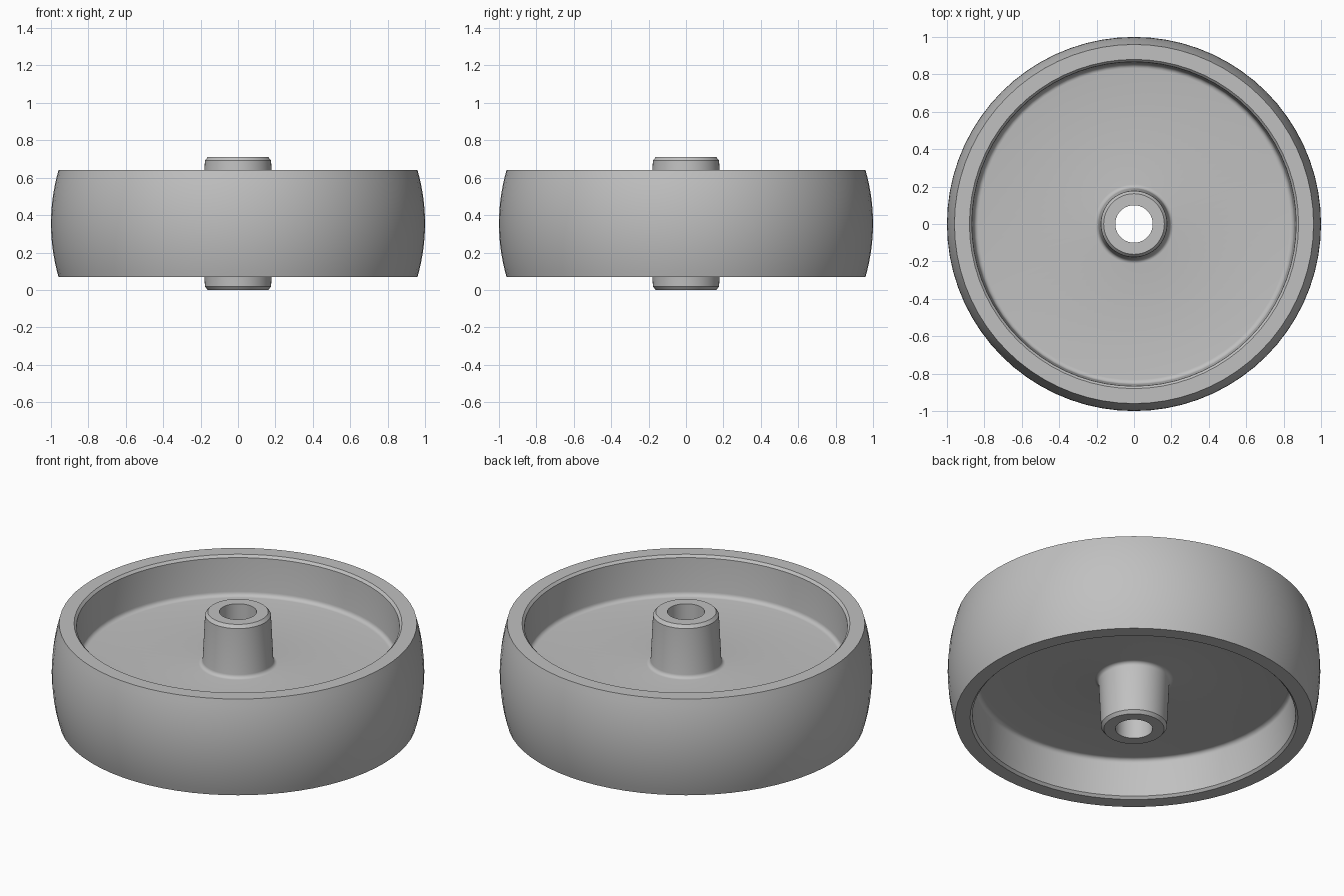
import bpy, bmesh, math

cube = bpy.data.objects.get("Cube")
if cube:
    bpy.data.objects.remove(cube, do_unlink=True)

MID = 0.355          # height of the wheel's centre plane
RIM, WEB = 0.285, 0.05   # half widths of rim and web
SEGMENTS = 72


def fillet(cx, cz, r, start, end, steps=5):
    """Arc of (radius, height) points, angles in degrees."""
    angles = [math.radians(start + (end - start) * i / steps) for i in range(steps + 1)]
    return [(cx + r * math.cos(a), cz + r * math.sin(a)) for a in angles]


def lathe(name, profile, material):
    """Spin a closed profile around the z axis."""
    bm = bmesh.new()
    verts = [bm.verts.new((r, 0, MID + h)) for r, h in profile]
    edges = [bm.edges.new((v, verts[(i + 1) % len(verts)])) for i, v in enumerate(verts)]
    bmesh.ops.spin(bm, geom=verts + edges, cent=(0, 0, 0), axis=(0, 0, 1),
                   angle=math.tau, steps=SEGMENTS, use_duplicate=False)
    bmesh.ops.remove_doubles(bm, verts=bm.verts, dist=1e-5)
    bmesh.ops.recalc_face_normals(bm, faces=bm.faces)
    mesh = bpy.data.meshes.new(name)
    bm.to_mesh(mesh)
    bm.free()
    mesh.materials.append(material)
    obj = bpy.data.objects.new(name, mesh)
    bpy.context.collection.objects.link(obj)
    bpy.ops.object.select_all(action="DESELECT")
    obj.select_set(True)
    bpy.context.view_layer.objects.active = obj
    bpy.ops.object.shade_smooth_by_angle(angle=math.radians(28))
    return obj


grey = bpy.data.materials.new("plain grey")
grey.use_nodes = True
colour = (0.53, 0.53, 0.53, 1)
grey.diffuse_color = colour
grey.node_tree.nodes["Principled BSDF"].inputs["Base Color"].default_value = colour

# Upper half of the section, from the tread inwards to the bore
steps = 8
upper = [(1 - 0.04 * (i / steps) ** 2, RIM * i / steps) for i in range(1, steps + 1)]
upper += [(0.88, RIM), (0.867, RIM - 0.014)]                  # rim face and chamfer
upper += fillet(0.832, WEB + 0.025, 0.025, 0, -90)            # rim wall into web
upper += fillet(0.212, WEB + 0.022, 0.022, -90, -176)         # web into tapered hub
upper += [(0.177, 0.337), (0.162, 0.355), (0.1, 0.355)]       # hub top and bore

# Mirror for the lower half and close at the crown of the tread
lower = [(r, -h) for r, h in reversed(upper)]
lathe("wheel", [(1, 0)] + upper + lower, grey)
